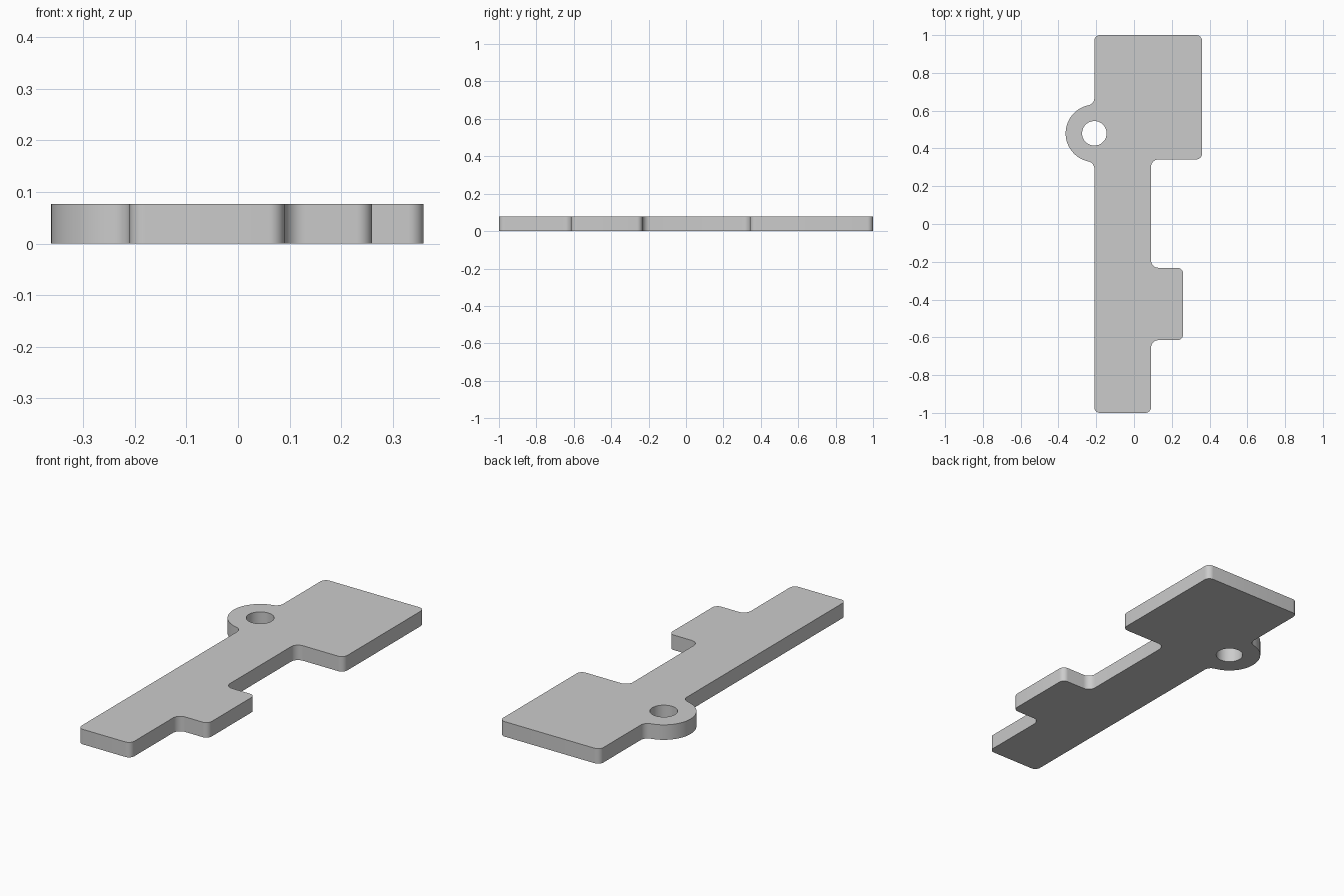
import bpy
import bmesh
from math import sin, cos, pi, sqrt, atan2
from mathutils import Vector

default = bpy.data.objects.get("Cube")
if default:
    bpy.data.objects.remove(default, do_unlink=True)

THICK = 0.077
CONVEX, CONCAVE = 0.03, 0.04
EAR = Vector((-0.21, 0.48))
EAR_R, HOLE_R = 0.152, 0.065


def arc(center, radius, start, end, steps):
    return [Vector((center[0] + radius * cos(start + (end - start) * i / steps),
                    center[1] + radius * sin(start + (end - start) * i / steps)))
            for i in range(steps + 1)]


def rounded(prev, corner, nxt, steps=8):
    """Round a right-angled corner of a counter-clockwise outline."""
    p, c, n = Vector(prev), Vector(corner), Vector(nxt)
    a, b = (p - c).normalized(), (n - c).normalized()
    turn = a.y * b.x - a.x * b.y
    r = CONVEX if turn > 0 else CONCAVE
    center = c + (a + b) * r
    start = atan2(-b.y, -b.x)
    return arc(center, r, start, start + (pi / 2 if turn > 0 else -pi / 2), steps)


# Stepped plate outline, counter-clockwise from the front left corner
corners = [(-0.21, -1), (0.09, -1), (0.09, -0.615), (0.26, -0.615),
           (0.26, -0.232), (0.09, -0.232), (0.09, 0.342), (0.36, 0.342),
           (0.36, 1), (-0.21, 1)]
outline = []
for i, corner in enumerate(corners):
    outline += rounded(corners[i - 1], corner, corners[(i + 1) % len(corners)])

# Round ear on the left edge, blended into the edge by fillets
reach = EAR_R + CONCAVE
rise = sqrt(reach ** 2 - CONCAVE ** 2)
angle = atan2(rise, -CONCAVE)
fillet_x = EAR.x - CONCAVE
outline += arc((fillet_x, EAR.y + rise), CONCAVE, 0, angle - pi, 10)
outline += arc(EAR, EAR_R, angle, 2 * pi - angle, 40)[1:-1]
outline += arc((fillet_x, EAR.y - rise), CONCAVE, pi - angle, 0, 10)

# Filled, extruded profile with the pin hole
curve = bpy.data.curves.new("plate_profile", "CURVE")
curve.dimensions = "2D"
curve.fill_mode = "BOTH"
curve.extrude = THICK / 2
for loop in (outline, arc(EAR, HOLE_R, 0, 2 * pi, 48)[:-1]):
    spline = curve.splines.new("POLY")
    spline.points.add(len(loop) - 1)
    for point, co in zip(spline.points, loop):
        point.co = (co.x, co.y, 0, 1)
    spline.use_cyclic_u = True

plate = bpy.data.objects.new("plate", curve)
bpy.context.collection.objects.link(plate)
bpy.ops.object.select_all(action="DESELECT")
plate.select_set(True)
bpy.context.view_layer.objects.active = plate
bpy.ops.object.convert(target="MESH")
plate = bpy.context.object

# Weld caps to walls and rest the plate on the ground
bm = bmesh.new()
bm.from_mesh(plate.data)
bmesh.ops.remove_doubles(bm, verts=bm.verts, dist=0.0001)
bmesh.ops.translate(bm, verts=bm.verts, vec=(0, 0, THICK / 2))
bmesh.ops.recalc_face_normals(bm, faces=bm.faces)
bm.to_mesh(plate.data)
bm.free()

# Plain grey finish
grey = bpy.data.materials.new("light_grey")
grey.use_nodes = True
colour = (0.6, 0.6, 0.6, 1)
grey.diffuse_color = colour
grey.node_tree.nodes["Principled BSDF"].inputs["Base Color"].default_value = colour
plate.data.materials.clear()
plate.data.materials.append(grey)
bpy.ops.object.shade_smooth_by_angle(angle=pi / 6)
